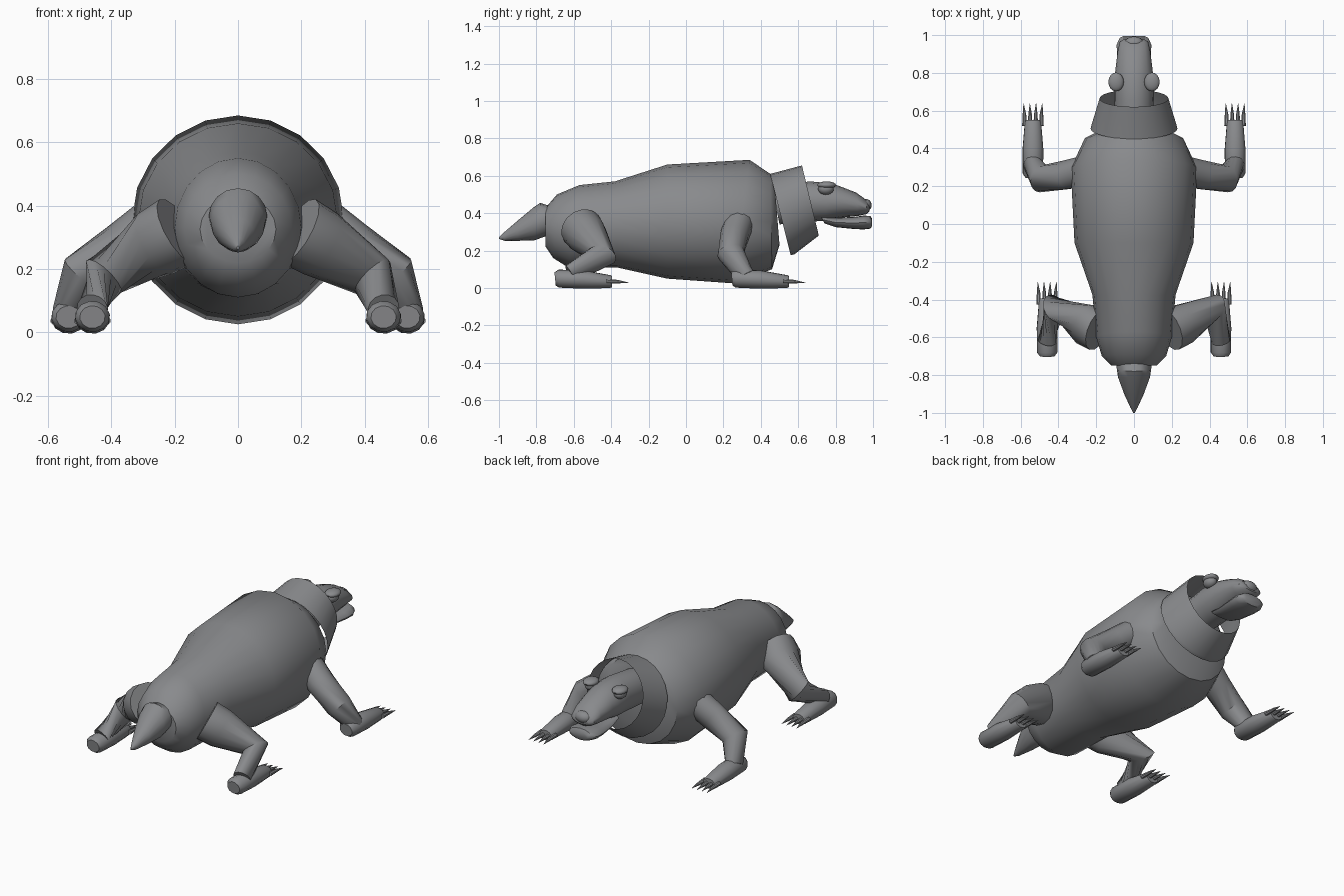
import bpy, bmesh, math
from mathutils import Vector

if "Cube" in bpy.data.objects:
    bpy.data.objects.remove(bpy.data.objects["Cube"])

grey = bpy.data.materials.new("grey")
grey.diffuse_color = (0.25, 0.255, 0.265, 1)
grey.use_nodes = True
grey.node_tree.nodes["Principled BSDF"].inputs["Base Color"].default_value = grey.diffuse_color


def finish(name, bm, angle=40):
    bmesh.ops.recalc_face_normals(bm, faces=bm.faces)
    me = bpy.data.meshes.new(name)
    bm.to_mesh(me)
    bm.free()
    me.materials.append(grey)
    ob = bpy.data.objects.new(name, me)
    bpy.context.collection.objects.link(ob)
    bpy.ops.object.select_all(action='DESELECT')
    ob.select_set(True)
    bpy.context.view_layer.objects.active = ob
    bpy.ops.object.shade_smooth_by_angle(angle=math.radians(angle))
    return ob


def skin(bm, rings, caps=(True, True)):
    """Bridge equal-length rings of points with quads."""
    vs = [[bm.verts.new(p) for p in r] for r in rings]
    n = len(vs[0])
    for a, b in zip(vs, vs[1:]):
        for i in range(n):
            j = (i + 1) % n
            bm.faces.new((a[i], a[j], b[j], b[i]))
    for cap, r in zip(caps, (vs[0], vs[-1])):
        if cap:
            bm.faces.new(r)


def loft(name, sections, n=20, caps=(True, True), angle=40):
    """Sections: top y, top z, bottom y, bottom z, half width."""
    rings = []
    for ty, tz, by, bz, w in sections:
        top, bot = Vector((0, ty, tz)), Vector((0, by, bz))
        c, up = (top + bot) / 2, (top - bot) / 2
        rings.append([c + up * math.cos(t) + Vector((w * math.sin(t), 0, 0))
                      for t in (math.tau * i / n for i in range(n))])
    bm = bmesh.new()
    skin(bm, rings, caps)
    return finish(name, bm, angle)


def tube(bm, path, radii, n=14):
    """Round limb through the path with mitred joints."""
    pts = [Vector(p) for p in path]
    rings = []
    for i, p in enumerate(pts):
        d = (pts[min(i + 1, len(pts) - 1)] - pts[max(i - 1, 0)]).normalized()
        if 0 < i < len(pts) - 1:
            d = ((p - pts[i - 1]).normalized() + (pts[i + 1] - p).normalized()).normalized()
        ref = Vector((0.35, 0.25, 1)) if abs(d.z) < 0.9 else Vector((0, 1, 0))
        u = d.cross(ref).normalized()
        v = u.cross(d)
        rings.append([p + radii[i] * (u * math.cos(t) + v * math.sin(t))
                      for t in (math.tau * k / n for k in range(n))])
    skin(bm, rings)


def ball(name, c, s, seg=16):
    bm = bmesh.new()
    bmesh.ops.create_uvsphere(bm, u_segments=seg, v_segments=10, radius=1)
    for v in bm.verts:
        v.co = Vector([v.co[i] * s[i] + c[i] for i in range(3)])
    return finish(name, bm)


# Body
loft("body", [
    (-0.75, 0.43, -0.75, 0.22, 0.12), (-0.69, 0.50, -0.71, 0.16, 0.17),
    (-0.57, 0.55, -0.63, 0.11, 0.20), (-0.38, 0.57, -0.37, 0.11, 0.22),
    (-0.10, 0.66, -0.10, 0.05, 0.315), (0.34, 0.685, 0.25, 0.025, 0.335),
    (0.45, 0.61, 0.46, 0.10, 0.26), (0.47, 0.60, 0.50, 0.23, 0.20)])

# Open neck collar
loft("neck_collar", [(0.45, 0.61, 0.56, 0.175, 0.23), (0.47, 0.615, 0.58, 0.18, 0.225),
                     (0.62, 0.655, 0.71, 0.28, 0.182)], 24, (False, False))

# Tail
loft("tail", [(-0.70, 0.43, -0.70, 0.27, 0.09), (-0.78, 0.455, -0.74, 0.28, 0.092),
              (-0.81, 0.435, -0.81, 0.255, 0.085), (-0.90, 0.36, -0.90, 0.252, 0.052),
              (-0.97, 0.30, -0.97, 0.252, 0.02), (-1.0, 0.272, -1.0, 0.262, 0.004)], 16)

# Head, jaw, nose and eyes
loft("head", [(0.46, 0.54, 0.50, 0.34, 0.10), (0.66, 0.57, 0.68, 0.355, 0.105),
              (0.77, 0.56, 0.74, 0.36, 0.105), (0.82, 0.545, 0.82, 0.375, 0.098),
              (0.91, 0.51, 0.92, 0.385, 0.086), (0.965, 0.47, 0.965, 0.395, 0.075),
              (0.98, 0.44, 0.98, 0.41, 0.05)], 16)
loft("lower_jaw", [(0.72, 0.385, 0.74, 0.345, 0.07), (0.80, 0.375, 0.80, 0.325, 0.08),
                   (0.90, 0.38, 0.90, 0.315, 0.09), (0.95, 0.387, 0.95, 0.313, 0.092),
                   (0.985, 0.385, 0.985, 0.317, 0.075), (0.995, 0.37, 0.995, 0.33, 0.055)], 16)
ball("nose", (0, 0.957, 0.443), (0.05, 0.036, 0.034))
for side, s in (("left", -1), ("right", 1)):
    ball(side + "_eye", (s * 0.095, 0.748, 0.53), (0.034, 0.042, 0.032))
    ball(side + "_eyelid", (s * 0.095, 0.752, 0.55), (0.041, 0.05, 0.02))


# Legs, feet and claws
def leg(name, s, joints, radii, foot_x, heel, toe):
    bm = bmesh.new()
    tube(bm, [(s * x, y, z) for x, y, z in joints], radii)
    finish(name + "_leg", bm, 50)
    bm = bmesh.new()
    x, L = s * foot_x, toe - heel
    tube(bm, [(x, heel, 0.048), (x, heel + 0.02, 0.05), (x, heel + L * 0.5, 0.045),
              (x, toe - 0.01, 0.034), (x, toe, 0.034)], (0.036, 0.049, 0.05, 0.035, 0.03), 12)
    for v in bm.verts:
        v.co.x = x + (v.co.x - x) * (1.12 + 0.3 * max(0, (v.co.y - heel) / L - 0.5))
    finish(name + "_foot", bm)
    bm = bmesh.new()
    for k in range(4):
        cx = x + (k - 1.5) * 0.03
        tube(bm, [(cx, toe - 0.03, 0.036), (cx, toe + 0.03, 0.034),
                  (cx + (k - 1.5) * 0.003, toe + 0.088, 0.028)], (0.013, 0.01, 0.001), 8)
    finish(name + "_claws", bm)


for side, s in (("left", -1), ("right", 1)):
    leg(side + "_front", s, [(0.25, 0.285, 0.36), (0.36, 0.26, 0.275), (0.49, 0.24, 0.185),
                             (0.54, 0.32, 0.06)], (0.08, 0.078, 0.074, 0.048), 0.535, 0.245, 0.55)
    leg(side + "_hind", s, [(0.19, -0.56, 0.32), (0.26, -0.53, 0.28), (0.425, -0.445, 0.175),
                            (0.46, -0.62, 0.075)], (0.115, 0.11, 0.075, 0.05), 0.46, -0.70, -0.395)
